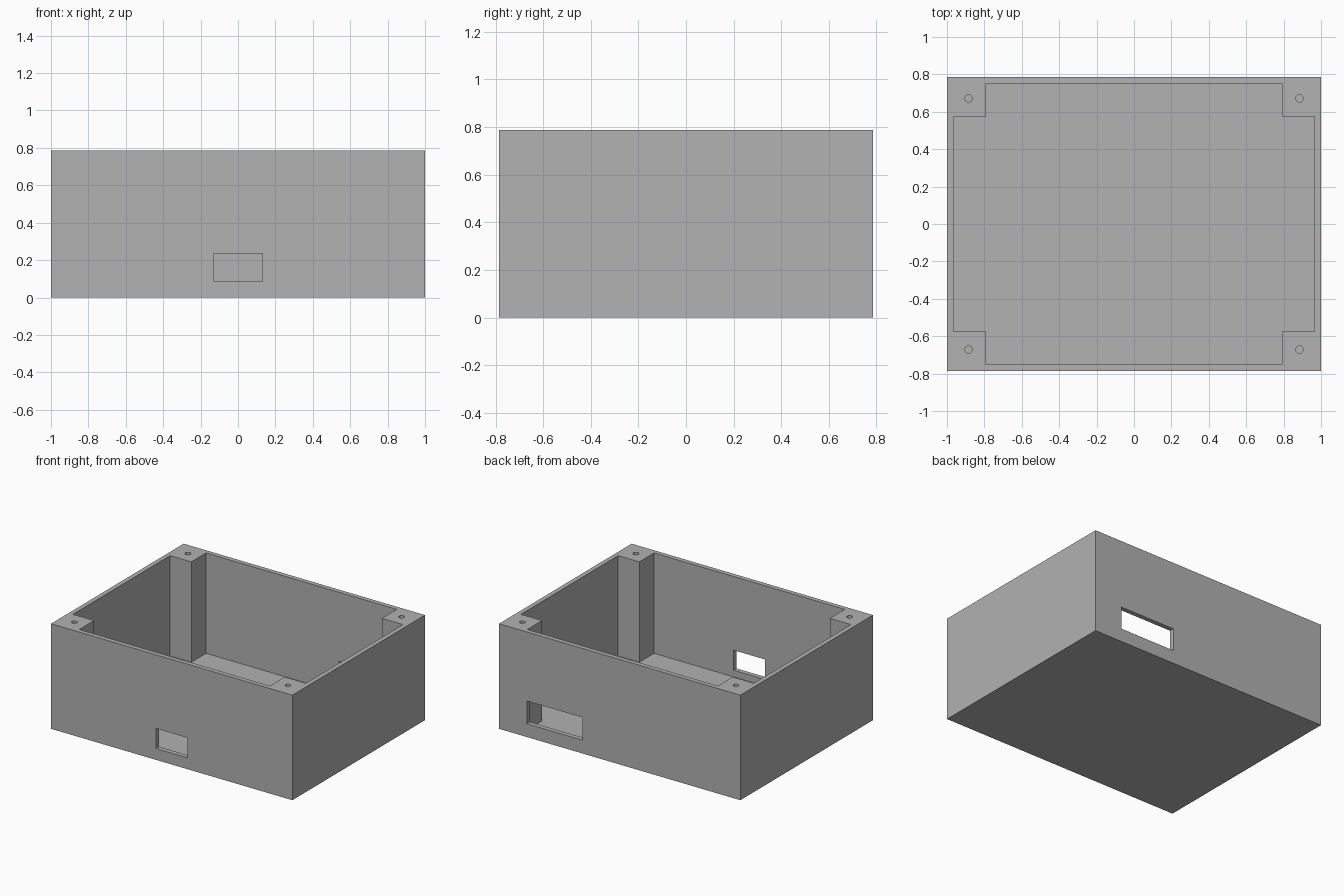
import bpy
import bmesh
import math

if "Cube" in bpy.data.objects:
    bpy.data.objects.remove(bpy.data.objects["Cube"], do_unlink=True)

# Overall sizes
HALF_X, HALF_Y, HEIGHT = 1.0, 0.785, 0.787
WALL = 0.035
POST_X, POST_Y = 0.79, 0.575
HOLE_X, HOLE_Y = 0.885, 0.672
HOLE_RADIUS, HOLE_DEPTH = 0.02, 0.25

grey = bpy.data.materials.new("plain grey")
grey.use_nodes = True
grey.diffuse_color = (0.445, 0.445, 0.445, 1)
grey.node_tree.nodes["Principled BSDF"].inputs["Base Color"].default_value = grey.diffuse_color


def prism(name, outline, bottom, top):
    """Extrude a counter-clockwise plan outline from bottom to top."""
    bm = bmesh.new()
    low = [bm.verts.new((x, y, bottom)) for x, y in outline]
    high = [bm.verts.new((x, y, top)) for x, y in outline]
    bm.faces.new(low[::-1])
    bm.faces.new(high)
    for i in range(len(low)):
        j = (i + 1) % len(low)
        bm.faces.new((low[i], low[j], high[j], high[i]))
    mesh = bpy.data.meshes.new(name)
    bm.to_mesh(mesh)
    bm.free()
    mesh.materials.append(grey)
    obj = bpy.data.objects.new(name, mesh)
    bpy.context.collection.objects.link(obj)
    return obj


def rectangle(x0, x1, y0, y1):
    return [(x0, y0), (x1, y0), (x1, y1), (x0, y1)]


def circle(cx, cy, radius, sides=32):
    angles = [2 * math.pi * i / sides for i in range(sides)]
    return [(cx + radius * math.cos(a), cy + radius * math.sin(a)) for a in angles]


def cut(target, cutter):
    """Subtract the cutter from the target, then discard it."""
    cutter.hide_render = True
    mod = target.modifiers.new("cut", "BOOLEAN")
    mod.operation = "DIFFERENCE"
    mod.solver = "EXACT"
    mod.object = cutter
    bpy.context.view_layer.objects.active = target
    bpy.ops.object.modifier_apply(modifier=mod.name)
    bpy.data.objects.remove(cutter, do_unlink=True)


# Outer block
box = prism("enclosure_box", rectangle(-HALF_X, HALF_X, -HALF_Y, HALF_Y), 0, HEIGHT)

# Cross-shaped cavity, leaving a thin wall and four corner posts
inner_x, inner_y = HALF_X - WALL, HALF_Y - WALL
cross = []
for sx, sy in ((1, 1), (-1, 1), (-1, -1), (1, -1)):
    corner = [(inner_x, POST_Y), (POST_X, POST_Y), (POST_X, inner_y)]
    if sx * sy < 0:
        corner.reverse()
    cross += [(sx * x, sy * y) for x, y in corner]
cut(box, prism("cavity_cutter", cross, WALL, HEIGHT + 0.1))

# Screw holes in the post tops
for sx in (-1, 1):
    for sy in (-1, 1):
        hole = circle(sx * HOLE_X, sy * HOLE_Y, HOLE_RADIUS)
        cut(box, prism("screw_hole_cutter", hole, HEIGHT - HOLE_DEPTH, HEIGHT + 0.1))

# Cable openings through the front and back walls
cut(box, prism("front_opening_cutter",
               rectangle(-0.13, 0.13, -HALF_Y - 0.05, -inner_y + 0.03), 0.085, 0.235))
cut(box, prism("back_opening_cutter",
               rectangle(0.31, 0.77, inner_y - 0.03, HALF_Y + 0.05), 0.10, 0.27))

# Smooth hole walls, sharp edges elsewhere
bpy.ops.object.select_all(action="DESELECT")
box.select_set(True)
bpy.context.view_layer.objects.active = box
bpy.ops.object.shade_smooth_by_angle(angle=math.radians(30))
